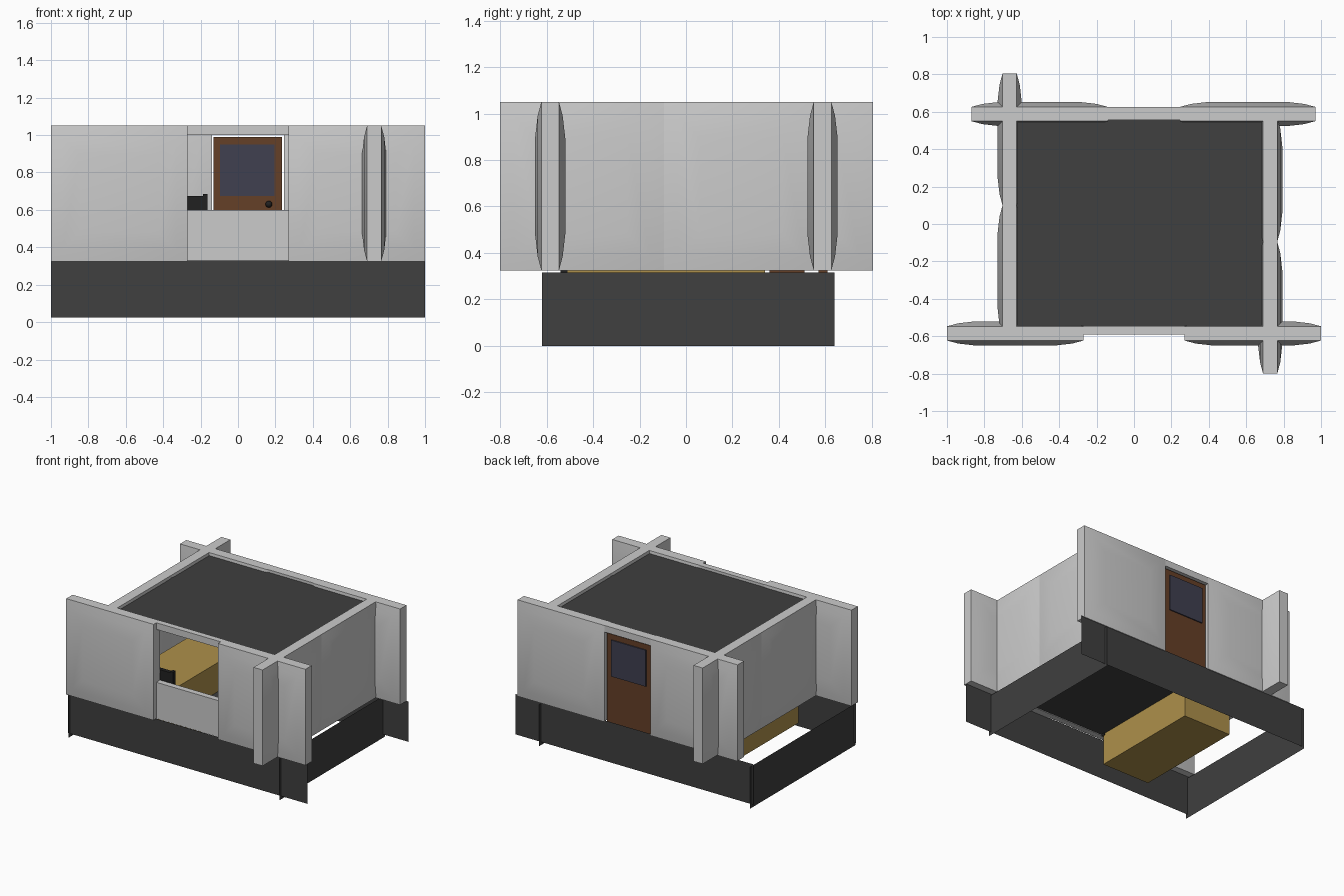
import bpy, bmesh
from mathutils import Vector

if "Cube" in bpy.data.objects:
    bpy.data.objects.remove(bpy.data.objects["Cube"])


def mat(name, rgb):
    m = bpy.data.materials.new(name)
    m.diffuse_color = (*rgb, 1)
    m.use_nodes = True
    m.node_tree.nodes["Principled BSDF"].inputs["Base Color"].default_value = m.diffuse_color
    return m


DARK = mat("dark", (0.05, 0.05, 0.05))
BLACK = mat("black", (0.015, 0.015, 0.015))
WOOD = mat("wood", (0.13, 0.05, 0.02))
GLASS = mat("glass", (0.05, 0.05, 0.08))
MUSTARD = mat("mustard", (0.42, 0.28, 0.07))


def finish(name, bm, material=None, smooth=False):
    bmesh.ops.recalc_face_normals(bm, faces=bm.faces[:])
    me = bpy.data.meshes.new(name)
    bm.to_mesh(me)
    bm.free()
    ob = bpy.data.objects.new(name, me)
    bpy.context.collection.objects.link(ob)
    if material:
        me.materials.append(material)
    if smooth:
        bpy.ops.object.select_all(action='DESELECT')
        ob.select_set(True)
        bpy.context.view_layer.objects.active = ob
        bpy.ops.object.shade_smooth_by_angle(angle=0.6)
    return ob


def box(name, x, y, z, material=None):
    bm = bmesh.new()
    bmesh.ops.create_cube(bm, size=1)
    for v in bm.verts:
        v.co = Vector([(r[0] + r[1]) / 2 + c * (r[1] - r[0]) for r, c in zip((x, y, z), v.co)])
    return finish(name, bm, material)


def sheet(name, corners, material):
    bm = bmesh.new()
    bm.faces.new([bm.verts.new(c) for c in corners])
    return finish(name, bm, material)


Z0, Z1 = 0.325, 1.05
STEPS = [(0, 0.038), (0.06, 0.054), (0.155, 0.065)]  # inset, half thickness


def pillow(name, axis, a, b, centre):
    """Wall panel along an axis whose two faces swell out from a thin rim."""
    bm = bmesh.new()

    def ring(inset, half):
        pts = [(a + inset, Z0 + inset), (b - inset, Z0 + inset),
               (b - inset, Z1 - inset), (a + inset, Z1 - inset)]
        return [bm.verts.new((u, centre + half, w) if axis == 'x' else (centre + half, u, w))
                for u, w in pts]

    rings = [ring(i, -h) for i, h in reversed(STEPS)] + [ring(i, h) for i, h in STEPS]
    for r, s in zip(rings, rings[1:]):
        for i in range(4):
            j = (i + 1) % 4
            bm.faces.new((r[i], r[j], s[j], s[i]))
    bm.faces.new(rings[0])
    bm.faces.new(rings[-1])
    return finish(name, bm, None, True)


# Wall panels
for name, axis, a, b, c in [
    ("front_wall_left", 'x', -1.0, -0.27, -0.585),
    ("front_wall_right", 'x', 0.27, 1.0, -0.585),
    ("back_wall_left", 'x', -0.87, -0.14, 0.588),
    ("back_wall_right", 'x', 0.245, 0.97, 0.588),
    ("right_wall_front", 'y', -0.80, -0.095, 0.728),
    ("right_wall_back", 'y', -0.095, 0.57, 0.728),
    ("left_wall_front", 'y', -0.60, 0.10, -0.665),
    ("left_wall_back", 'y', 0.10, 0.805, -0.665),
]:
    pillow(name, axis, a, b, c)

# Window sill, window lintel and door lintel
box("window_sill", (-0.27, 0.27), (-0.59, -0.545), (Z0, 0.6))
box("window_lintel", (-0.27, 0.27), (-0.59, -0.545), (1.0, Z1))
box("door_lintel", (-0.14, 0.245), (0.555, 0.625), (1.0, Z1))

# Roof and floor sheets
for name, z in (("roof", 1.03), ("floor", 0.33)):
    sheet(name, [(-0.64, -0.55, z), (0.70, -0.55, z), (0.70, 0.56, z), (-0.64, 0.56, z)], DARK)

# Skirting sheets around the base
for name, y, x1 in (("front_skirt", -0.6, 1.0), ("back_skirt", 0.62, 0.99)):
    sheet(name, [(-1, y, 0.025), (x1, y, 0.025), (x1, y, 0.33), (-1, y, 0.33)], DARK)
for name, x in (("left_skirt", -0.985), ("right_skirt", 0.78)):
    sheet(name, [(x, -0.62, 0), (x, 0.64, 0), (x, 0.64, 0.315), (x, -0.62, 0.315)], DARK)

# Door with window pane and knobs
box("door", (-0.13, 0.235), (0.57, 0.61), (0.315, 0.99), WOOD)
box("door_pane", (-0.095, 0.195), (0.562, 0.618), (0.675, 0.95), GLASS)
bm = bmesh.new()
bmesh.ops.create_uvsphere(bm, u_segments=12, v_segments=8, radius=0.018)
bmesh.ops.translate(bm, verts=bm.verts[:], vec=(0.165, 0.555, 0.63))
finish("door_knob", bm, BLACK, True)

# Bed, headboard and bedside cabinet
box("bed", (-0.57, -0.17), (-0.53, 0.34), (0.09, 0.55), MUSTARD)
box("headboard", (-0.56, -0.18), (-0.535, -0.515), (0.315, 0.65), BLACK)
box("headboard_rail", (-0.56, -0.18), (-0.54, -0.51), (0.65, 0.675), BLACK)
for name, x in (("headboard_post_left", -0.575), ("headboard_post_right", -0.175)):
    box(name, (x - 0.011, x + 0.011), (-0.54, -0.51), (0.315, 0.685), BLACK)
box("bedside_cabinet", (-0.57, -0.42), (0.36, 0.51), (0.315, 0.5), WOOD)
